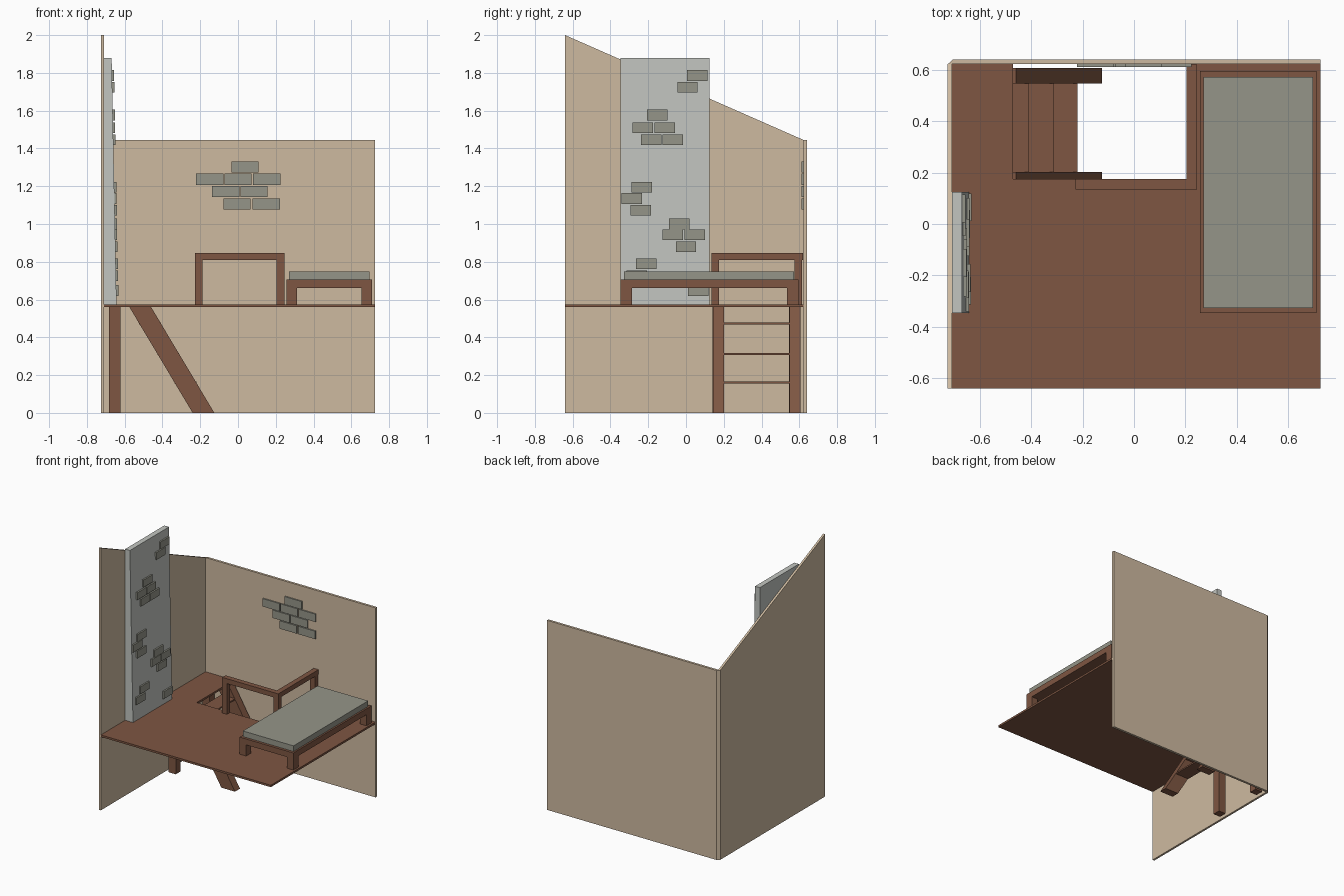
import bpy, bmesh

if "Cube" in bpy.data.objects:
    bpy.data.objects.remove(bpy.data.objects["Cube"])


def material(name, rgb):
    m = bpy.data.materials.new(name)
    lin = [((c / 255 + 0.055) / 1.055) ** 2.4 for c in rgb]
    m.diffuse_color = (*lin, 1)
    m.use_nodes = True
    m.node_tree.nodes["Principled BSDF"].inputs["Base Color"].default_value = m.diffuse_color
    return m


WALL = material("beige_plaster", (206, 186, 160))
WOOD = material("brown_wood", (126, 86, 66))
STONE = material("light_grey_stone", (194, 197, 192))
BRICK = material("olive_grey", (149, 149, 137))


def prism(name, profile, axis, lo, hi, mat):
    """Extrude a 2D profile along an axis (0, 1, 2) from lo to hi."""
    bm = bmesh.new()

    def ring(d):
        verts = []
        for p in profile:
            co = list(p)
            co.insert(axis, d)
            verts.append(bm.verts.new(co))
        return verts

    a, b = ring(lo), ring(hi)
    bm.faces.new(a)
    bm.faces.new(b)
    n = len(a)
    for i in range(n):
        j = (i + 1) % n
        bm.faces.new((a[i], a[j], b[j], b[i]))
    bmesh.ops.recalc_face_normals(bm, faces=bm.faces)
    me = bpy.data.meshes.new(name)
    bm.to_mesh(me)
    bm.free()
    me.materials.append(mat)
    ob = bpy.data.objects.new(name, me)
    bpy.context.collection.objects.link(ob)
    return ob


def box(name, x, y, z, mat):
    return prism(name, [(x[0], y[0]), (x[1], y[0]), (x[1], y[1]), (x[0], y[1])],
                 2, z[0], z[1], mat)


# walls: sloped left wall, back wall with chamfered outer corner
prism("left_wall", [(-.64, 0), (.622, 0), (.622, 1.445), (-.64, 2)], 0, -.725, -.709, WALL)
prism("back_wall", [(-.725, .622), (-.705, .64), (.725, .64), (.725, .622)], 2, 0, 1.445, WALL)

# loft floor wrapping around the stair opening
prism("loft_floor", [(-.709, -.64), (.725, -.64), (.725, .622), (.207, .622), (.207, .175),
                     (-.47, .175), (-.47, .622), (-.709, .622)], 2, .56, .575, WOOD)

# support posts under the floor
for y in (.14, .545):
    box("support_post", (-.683, -.623), (y, y + .06), (0, .56), WOOD)


# ladder: leaning side rails and flat treads
def lean(z):
    return -.24 - .335 * z / .56


for y in (.142, .547):
    prism("ladder_rail", [(lean(0), 0), (lean(0) + .115, 0),
                          (lean(.56) + .115, .56), (lean(.56), .56)], 1, y, y + .06, WOOD)
for z in (.16, .312, .473):
    box("ladder_tread", (lean(z), lean(z) + .115), (.202, .547), (z - .005, z + .006), WOOD)

# railing around the opening
for x, y in ((-.228, .135), (.205, .135), (.205, .575)):
    box("railing_post", (x, x + .04), (y, y + .04), (.575, .81), WOOD)
box("railing_front_bar", (-.228, .245), (.135, .175), (.81, .847), WOOD)
box("railing_side_bar", (.205, .245), (.175, .62), (.81, .847), WOOD)

# bed
for x in (.257, .655):
    for y in (-.347, .535):
        box("bed_leg", (x, x + .055), (y, y + .06), (.575, .66), WOOD)
box("bed_frame", (.257, .71), (-.347, .595), (.66, .705), WOOD)
box("mattress", (.27, .697), (-.327, .573), (.705, .748), BRICK)


# tapered chimney
def face_x(z):
    return -.643 - .026 * (z - .575) / 1.305


prism("chimney", [(-.709, .575), (face_x(.575), .575), (face_x(1.88), 1.88), (-.709, 1.88)],
      1, -.347, .124, STONE)

# chimney bricks (y, z centres)
for y, z in ((.06, 1.786), (.008, 1.725), (-.152, 1.577), (-.228, 1.51), (-.113, 1.51),
             (-.185, 1.445), (-.07, 1.445), (-.235, 1.195), (-.287, 1.135), (-.24, 1.072),
             (-.035, 1.0), (-.07, .942), (.047, .942), (0, .88), (-.21, .79),
             (-.26, .725), (.065, .648)):
    box("chimney_brick", (face_x(z) - .01, face_x(z) + .011), (y - .054, y + .054),
        (z - .028, z + .028), BRICK)

# exposed bricks on the back wall (x, z centres)
for x, z in ((.037, 1.302), (-.15, 1.237), (0, 1.237), (.152, 1.237),
             (-.065, 1.172), (.085, 1.172), (-.005, 1.106), (.15, 1.106)):
    box("wall_brick", (x - .072, x + .072), (.612, .626), (z - .03, z + .03), BRICK)
